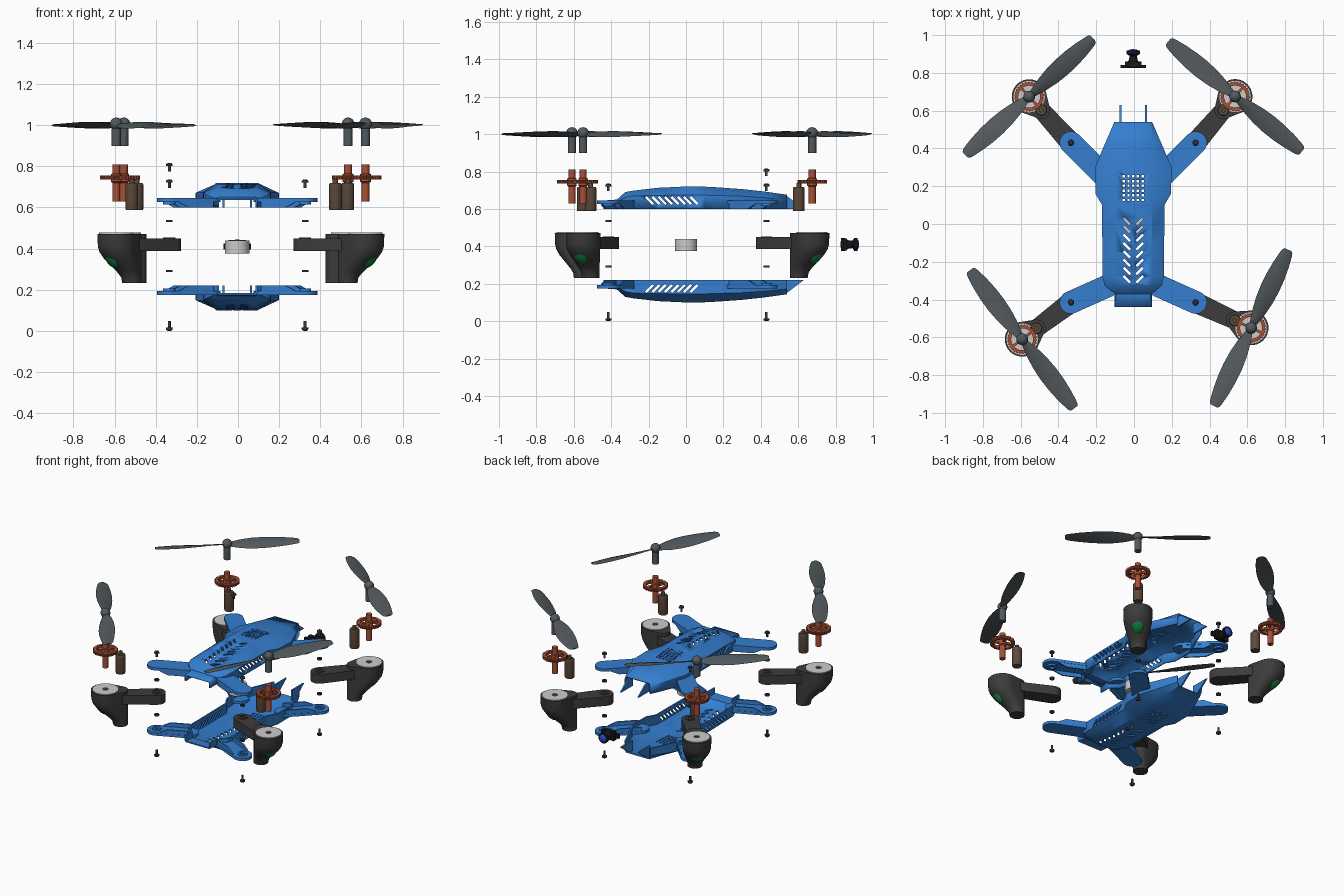
import bpy, bmesh
from math import sin, cos, pi, radians, atan2, hypot
from mathutils import Matrix, Vector

if "Cube" in bpy.data.objects:
    bpy.data.objects.remove(bpy.data.objects["Cube"])

T, R = Matrix.Translation, Matrix.Rotation


def mat(name, *c):
    m = bpy.data.materials.new(name)
    m.diffuse_color = (*c, 1)
    m.use_nodes = True
    m.node_tree.nodes["Principled BSDF"].inputs["Base Color"].default_value = m.diffuse_color
    return m


BLUE = mat("shell_blue", .035, .21, .63)
DARK = mat("arm_dark", .045, .045, .045)
SLATE = mat("propeller_slate", .085, .1, .11)
RUST = mat("gear_rust", .40, .08, .035)
BROWN = mat("motor_brown", .11, .07, .045)
GREEN = mat("lens_green", .005, .2, .04)
LIGHT = mat("light_grey", .6, .6, .6)
BLACK = mat("camera_black", .008, .008, .008)
LENS = mat("lens_blue", .02, .08, .65)


def make(name, bm, m, recalc=True):
    if recalc:
        bmesh.ops.remove_doubles(bm, verts=bm.verts, dist=1e-5)
        bmesh.ops.recalc_face_normals(bm, faces=bm.faces)
    me = bpy.data.meshes.new(name)
    bm.to_mesh(me)
    bm.free()
    ob = bpy.data.objects.new(name, me)
    bpy.context.collection.objects.link(ob)
    if m:
        me.materials.append(m)
    bpy.ops.object.select_all(action='DESELECT')
    ob.select_set(True)
    bpy.context.view_layer.objects.active = ob
    bpy.ops.object.shade_smooth_by_angle(angle=radians(32))
    return ob


def loft(bm, rings, M=Matrix(), cap=True):
    vs = [[bm.verts.new(M @ Vector(p)) for p in r] for r in rings]
    n = len(vs[0])
    for a, b in zip(vs, vs[1:]):
        for i in range(n):
            bm.faces.new((a[i], a[(i + 1) % n], b[(i + 1) % n], b[i]))
    if cap:
        bm.faces.new(vs[0][::-1])
        bm.faces.new(vs[-1])


def prism(bm, pts, z0, z1, M=Matrix()):
    loft(bm, [[(x, y, z) for x, y in pts] for z in (z0, z1)], M)


def lathe(bm, prof, M=Matrix(), n=24, cap=True):
    loft(bm, [[(r * cos(2 * pi * i / n), r * sin(2 * pi * i / n), z) for i in range(n)]
              for r, z in prof], M, cap)


def tube(bm, ro, ri, z0, z1, M=Matrix(), n=32):
    lathe(bm, [(ro, z0), (ro, z1), (ri, z1), (ri, z0), (ro, z0)], M, n, False)


def box(bm, c, s, rot=Matrix()):
    bmesh.ops.create_cube(bm, size=1, matrix=T(c) @ rot @ Matrix.Diagonal((*s, 1)))


def ball(bm, M, s):
    bmesh.ops.create_uvsphere(bm, u_segments=24, v_segments=14, radius=1,
                              matrix=M @ Matrix.Diagonal((*s, 1)))


def capsule(x1, r1, x2, r2, n=40):
    """outline around two circles lying on the local x axis"""
    out = []
    for i in range(n):
        a = 2 * pi * (i + .5) / n
        x, r = (x2, r2) if (x2 - x1) * cos(a) + r2 >= r1 else (x1, r1)
        out.append((x + r * cos(a), r * sin(a)))
    return out


def flipped(ob, name):
    """copy mirrored about the middle plane z = 0.41"""
    bm = bmesh.new()
    bm.from_mesh(ob.data)
    for v in bm.verts:
        v.co.z = .82 - v.co.z
    bmesh.ops.reverse_faces(bm, faces=bm.faces)
    return make(name, bm, BLUE, False)


# upper body shell: y, roof half width, base half width, roof z, shoulder z
CX = -.004
stations = [(-.44, .092, .098, .645, .635), (-.37, .092, .098, .65, .638),
            (-.325, .095, .15, .69, .662), (-.28, .1, .163, .698, .67),
            (-.15, .1, .163, .713, .673), (0, .1, .165, .72, .674),
            (.1, .1, .165, .719, .674), (.16, .1, .2, .716, .672),
            (.3, .1, .203, .706, .668), (.42, .1, .152, .693, .66),
            (.54, .09, .1, .676, .648)]
bm = bmesh.new()
rows = [[bm.verts.new((CX + x, y, z)) for x, z in
         ((-b, .6), (-b, zs), (-r, zr), (r, zr), (b, zs), (b, .6))]
        for y, r, b, zr, zs in stations]
for a, b in zip(rows, rows[1:]):
    for j in range(5):
        bm.faces.new((a[j], a[j + 1], b[j + 1], b[j]))
upper = make("upper_shell", bm, BLUE, False)

# vent cutters: side slots, roof chevrons, square hole grid
bm = bmesh.new()
for i in range(8):
    box(bm, (CX, -.195 + i * .034, .645), (.5, .055, .013), R(radians(-45), 4, 'X'))
    for s in (-1, 1):
        box(bm, (CX + s * .034, .015 - i * .044, .715), (.05, .013, .08), R(s * pi / 4, 4, 'Z'))
for i in range(5):
    for j in range(6):
        box(bm, (CX + (i - 2) * .025, .127 + j * .025, .72), (.013, .013, .06))
cutter = make("vent_cutter", bm, None)
cutter.hide_render = True
so = upper.modifiers.new("thickness", 'SOLIDIFY')
so.thickness, so.offset = .01, -1
bo = upper.modifiers.new("vents", 'BOOLEAN')
bo.operation, bo.object, bo.solver = 'DIFFERENCE', cutter, 'EXACT'
dg = bpy.context.evaluated_depsgraph_get()
baked = bpy.data.meshes.new_from_object(upper.evaluated_get(dg))
upper.modifiers.clear()
upper.data = baked
bpy.data.objects.remove(cutter)
flipped(upper, "lower_shell")

# arm mounts and tail fins of the shells
bm = bmesh.new()
for s in (-1, 1):
    for py, ix, iy in ((.43, .17, .27), (-.415, .14, -.33)):
        dx, dy = s * (.33 - ix), py - iy
        L = hypot(dx, dy)
        M = T((CX + s * ix, iy, 0)) @ R(atan2(dy, dx), 4, 'Z')
        prism(bm, capsule(0, .06, L, .06), .627, .646, M)
        tube(bm, .03, .017, .615, .627, M @ T((L, 0, 0)))
        for k in (-1, 1):
            loft(bm, [[(x, k * .048, .63), (x, k * .058, .63), (x, k * .058, zb), (x, k * .048, zb)]
                      for x, zb in ((0, .6), (L * .62, .6), (L * .85, .622))], M)
    x = CX + s * .067
    loft(bm, [[(x + d, y, z) for y, z in ((.5, .6), (.63, .6), (.545, .665), (.5, .675))]
              for d in (-.005, .005)])
mounts = make("upper_arm_mounts_and_fins", bm, BLUE)
flipped(mounts, "lower_arm_mounts_and_fins")

# four corners: name, pivot side, pivot y, rotor hub x, y, blade angle, top screw z
corners = [("rear_left", -1, .43, -.555, .674, 42.3, .775),
           ("rear_right", 1, .43, .535, .675, -39.5, .695),
           ("front_right", 1, -.415, .62, -.55, 64.6, .695),
           ("front_left", -1, -.415, -.592, -.61, 127, .695)]
for name, s, py, hx, hy, blade, sz in corners:
    px = CX + s * .33
    L = hypot(hx - px, hy - py)
    m = L - .095
    A = T((px, py, 0)) @ R(atan2(hy - py, hx - px), 4, 'Z')
    H, P = A @ T((L, 0, 0)), T((px, py, 0))

    # arm bar with motor pod
    bm = bmesh.new()
    prism(bm, capsule(0, .056, m, .047), .387, .45, A)
    loft(bm, [[(x, y, z) for x, y in capsule(m, .047, m + .095 * t, .047 + .045 * t)]
              for z, t in ((.232, .001), (.26, .04), (.285, .2), (.32, .48),
                           (.355, .76), (.385, .92), (.41, .98), (.472, 1))], A)
    tube(bm, .03, .016, .45, .454, A)
    make(name + "_arm", bm, DARK)

    # pod cover disc and axle socket
    bm = bmesh.new()
    tube(bm, .083, .018, .468, .477, H)
    make(name + "_pod_cover", bm, LIGHT)

    # light lens on the pod's outer side
    bm = bmesh.new()
    ball(bm, A @ T((m + .122, 0, .346)) @ R(radians(40), 4, 'Y'), (.022, .038, .052))
    make(name + "_light_lens", bm, GREEN)

    # motor with pinion
    bm = bmesh.new()
    lathe(bm, [(.015, .588), (.029, .588), (.031, .594), (.031, .712), (.027, .718),
               (.013, .718), (.013, .738)], A @ T((m, 0, 0)))
    make(name + "_motor", bm, BROWN)

    # spoked gear on its shaft
    bm = bmesh.new()
    n = 120
    ring = lambda r, t, z: [((r + t * ((i // 2) % 2)) * cos(2 * pi * i / n),
                             (r + t * ((i // 2) % 2)) * sin(2 * pi * i / n), z) for i in range(n)]
    loft(bm, [ring(.074, .005, .735), ring(.074, .005, .755), ring(.058, 0, .755),
              ring(.058, 0, .735), ring(.074, .005, .735)], H, False)
    for k in range(2):
        prism(bm, [(-.06, -.007), (.06, -.007), (.06, .007), (-.06, .007)],
              .737, .752, H @ R(k * pi / 2, 4, 'Z'))
    lathe(bm, [(.019, .628), (.019, .72), (.026, .725), (.026, .762), (.019, .765), (.019, .81)], H)
    make(name + "_gear", bm, RUST)

    # propeller: hub and two twisted blades
    bm = bmesh.new()
    C = T((hx, hy, 0))
    lathe(bm, [(.022, .9), (.022, 1.0)], C)
    ball(bm, C @ T((0, 0, 1.006)), (.031, .031, .031))
    for k in range(2):
        B = C @ R(radians(blade) + k * pi, 4, 'Z') @ T((0, 0, 1))
        rings = []
        for x, w, off, tw in ((.015, .018, 0, 24), (.05, .028, 0, 24), (.1, .04, 0, 22),
                              (.16, .049, 0, 19), (.23, .053, 0, 16), (.3, .051, 0, 13),
                              (.37, .044, 0, 11), (.43, .034, 0, 9), (.448, .029, 0, 8),
                              (.458, .02, 0, 8)):
            a = radians(tw)
            rings.append([(x, off + u * w * cos(a) - h * sin(a), u * w * sin(a) + h * cos(a))
                          for u, h in ((-1, 0), (-.5, .004), (0, .006), (.5, .004),
                                       (1, 0), (.5, -.001), (0, -.002), (-.5, -.001))])
        loft(bm, rings, B)
    make(name + "_propeller", bm, SLATE)

    # screws and washers above and below
    bm = bmesh.new()
    lathe(bm, [(.007, sz), (.007, sz + .026), (.017, sz + .026), (.015, sz + .036), (.008, sz + .041)], P, 16)
    lathe(bm, [(.008, 0), (.015, .005), (.017, .015), (.007, .015), (.007, .048)], P, 16)
    make(name + "_screws", bm, DARK)
    bm = bmesh.new()
    for z in (.53, .287):
        tube(bm, .016, .008, z, z + .01, P, 20)
    make(name + "_washers", bm, DARK)

# central round pack
bm = bmesh.new()
lathe(bm, [(.058, .375), (.06, .378), (.06, .437), (.058, .44)], T((CX, 0, 0)), 40)
make("centre_pack", bm, LIGHT)

# rear camera
bm = bmesh.new()
Y = T((CX, 0, .41)) @ R(-pi / 2, 4, 'X')
box(bm, (CX, .835, .41), (.135, .016, .03))
lathe(bm, [(.034, .828), (.034, .85), (.022, .87), (.02, .89), (.035, .9), (.035, .918)], Y)
box(bm, (CX, .845, .41), (.085, .03, .062))
make("camera_body", bm, BLACK)
bm = bmesh.new()
ball(bm, T((CX, .914, .41)), (.028, .012, .028))
make("camera_lens", bm, LENS)
